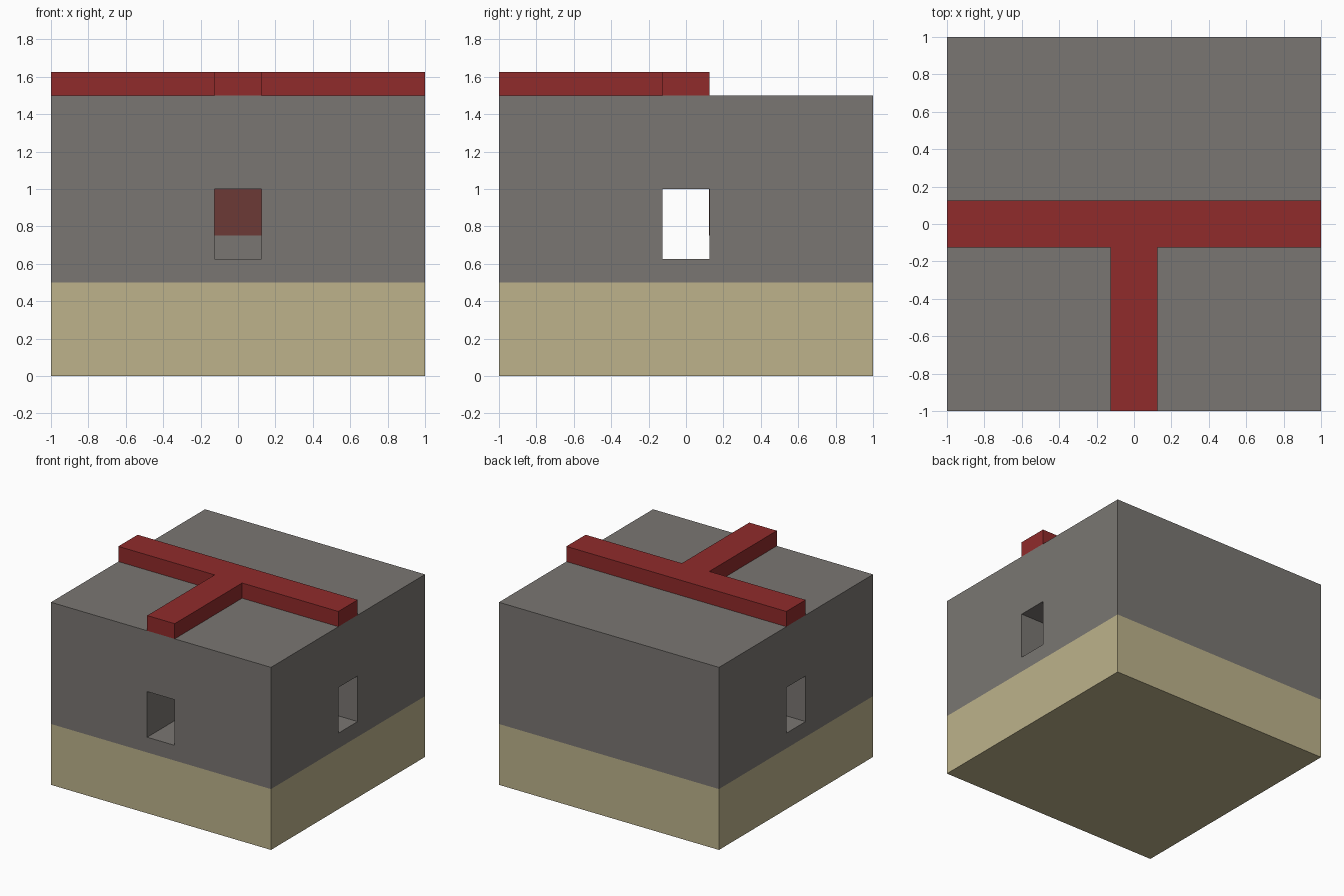
import bpy
import bmesh

cube = bpy.data.objects.get("Cube")
if cube:
    bpy.data.objects.remove(cube, do_unlink=True)


def material(name, rgb):
    mat = bpy.data.materials.new(name)
    mat.use_nodes = True
    color = (*rgb, 1)
    mat.diffuse_color = color
    mat.node_tree.nodes["Principled BSDF"].inputs["Base Color"].default_value = color
    return mat


def finish(name, bm, *mats):
    bmesh.ops.recalc_face_normals(bm, faces=bm.faces)
    mesh = bpy.data.meshes.new(name)
    bm.to_mesh(mesh)
    bm.free()
    obj = bpy.data.objects.new(name, mesh)
    bpy.context.collection.objects.link(obj)
    for mat in mats:
        mesh.materials.append(mat)
    return obj


def prism(outline, bottom, top):
    """Extrude a flat outline from bottom to top."""
    bm = bmesh.new()
    face = bm.faces.new([bm.verts.new((x, y, bottom)) for x, y in outline])
    ext = bmesh.ops.extrude_face_region(bm, geom=[face])
    verts = [v for v in ext["geom"] if isinstance(v, bmesh.types.BMVert)]
    bmesh.ops.translate(bm, verts=verts, vec=(0, 0, top - bottom))
    return bm


def tee(reach):
    """T outline: a bar along x and a stem towards the front."""
    h = HALF
    return [(-reach, h), (-reach, -h), (-h, -h), (-h, -reach),
            (h, -reach), (h, -h), (reach, -h), (reach, h)]


HALF = 0.125
stone = material("stone grey", (0.195, 0.183, 0.17))
sand = material("sand tan", (0.51, 0.45, 0.26))
red = material("marker red", (0.28, 0.024, 0.024))
dull_red = material("dull red", (0.15, 0.042, 0.037))

# Block: sand below, stone above
bm = prism([(-1, -1), (1, -1), (1, 1), (-1, 1)], 0, 1.5)
bmesh.ops.bisect_plane(bm, geom=bm.verts[:] + bm.edges[:] + bm.faces[:],
                       plane_co=(0, 0, 0.5), plane_no=(0, 0, 1))
for face in bm.faces:
    face.material_index = 1 if face.calc_center_median().z < 0.5 else 0
block = finish("block", bm, stone, sand)

# T-shaped passage through the block
cutter = finish("passage_cutter", prism(tee(1.1), 0.625, 1.0), stone)
cutter.hide_render = True
cutter.hide_viewport = True
cut = block.modifiers.new("passage", 'BOOLEAN')
cut.operation = 'DIFFERENCE'
cut.solver = 'EXACT'
cut.object = cutter

# Raised T marker on the roof
finish("roof_marker", prism(tee(1), 1.5, 1.625), red)

# Painted panel on the back wall of the passage
t = HALF - 0.003
finish("passage_panel", prism([(-HALF, t), (HALF, t), (HALF, HALF), (-HALF, HALF)],
                              0.75, 1.0), dull_red)
